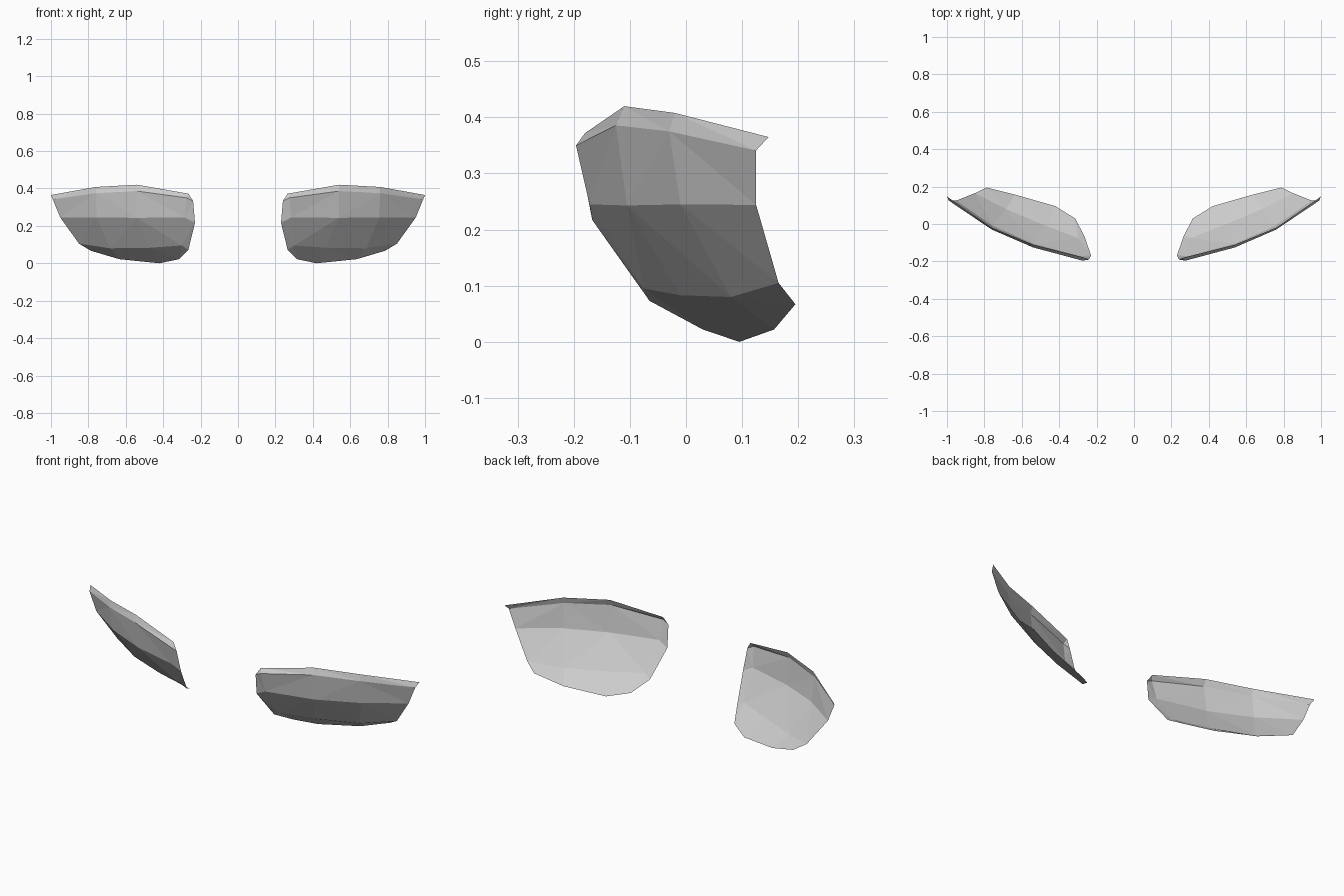
import bpy
import bmesh

default_cube = bpy.data.objects.get("Cube")
if default_cube:
    bpy.data.objects.remove(default_cube, do_unlink=True)

# One plain grey for both shells
grey = bpy.data.materials.new("plain_grey")
colour = (0.6, 0.6, 0.6, 1)
grey.use_nodes = True
grey.diffuse_color = colour
for node in grey.node_tree.nodes:
    if node.type == "BSDF_PRINCIPLED":
        node.inputs["Base Color"].default_value = colour

# Cross-sections from the top lip down to the lower edge, each running from
# the inner side outwards; the first and last close the inner bevel to a point.
top_lip = [(.265, -.18, .372), (.265, -.18, .372), (.54, -.11, .42),
           (.76, -.02, .408), (1, .147, .365)]
brow = [(.24, -.19, .333), (.275, -.196, .35), (.54, -.125, .386),
        (.76, -.03, .375), (.99, .125, .341)]
middle = [(.23, -.167, .217), (.285, -.172, .245), (.54, -.105, .243),
          (.755, -.01, .245), (.95, .125, .244)]
lower = [(.265, -.065, .073), (.3, -.075, .095), (.47, -.01, .083),
         (.685, .08, .08), (.85, .165, .105)]
bottom_edge = [(.315, .03, .022), (.315, .03, .022), (.42, .095, 0),
               (.635, .157, .022), (.787, .195, .067)]
sections = [top_lip, brow, middle, lower, bottom_edge]


def build_shell(name, side):
    """Loft the cross-sections into a thin faceted shell on one side."""
    bm = bmesh.new()
    rings = [[bm.verts.new((side * x, y, z)) for x, y, z in section]
             for section in sections]
    for upper, under in zip(rings, rings[1:]):
        for i in range(len(upper) - 1):
            corners = [upper[i], under[i], under[i + 1], upper[i + 1]]
            if side < 0:
                corners.reverse()
            bm.faces.new(corners)
    # Merge the doubled inner points into the bevel tips
    bmesh.ops.remove_doubles(bm, verts=bm.verts[:], dist=0.0005)
    bmesh.ops.triangulate(bm, faces=bm.faces[:], quad_method="SHORT_EDGE")
    mesh = bpy.data.meshes.new(name)
    bm.to_mesh(mesh)
    bm.free()
    mesh.materials.append(grey)
    shell = bpy.data.objects.new(name, mesh)
    bpy.context.scene.collection.objects.link(shell)
    return shell


# Mirrored pair
for name, side in (("left_shell", 1), ("right_shell", -1)):
    build_shell(name, side)
